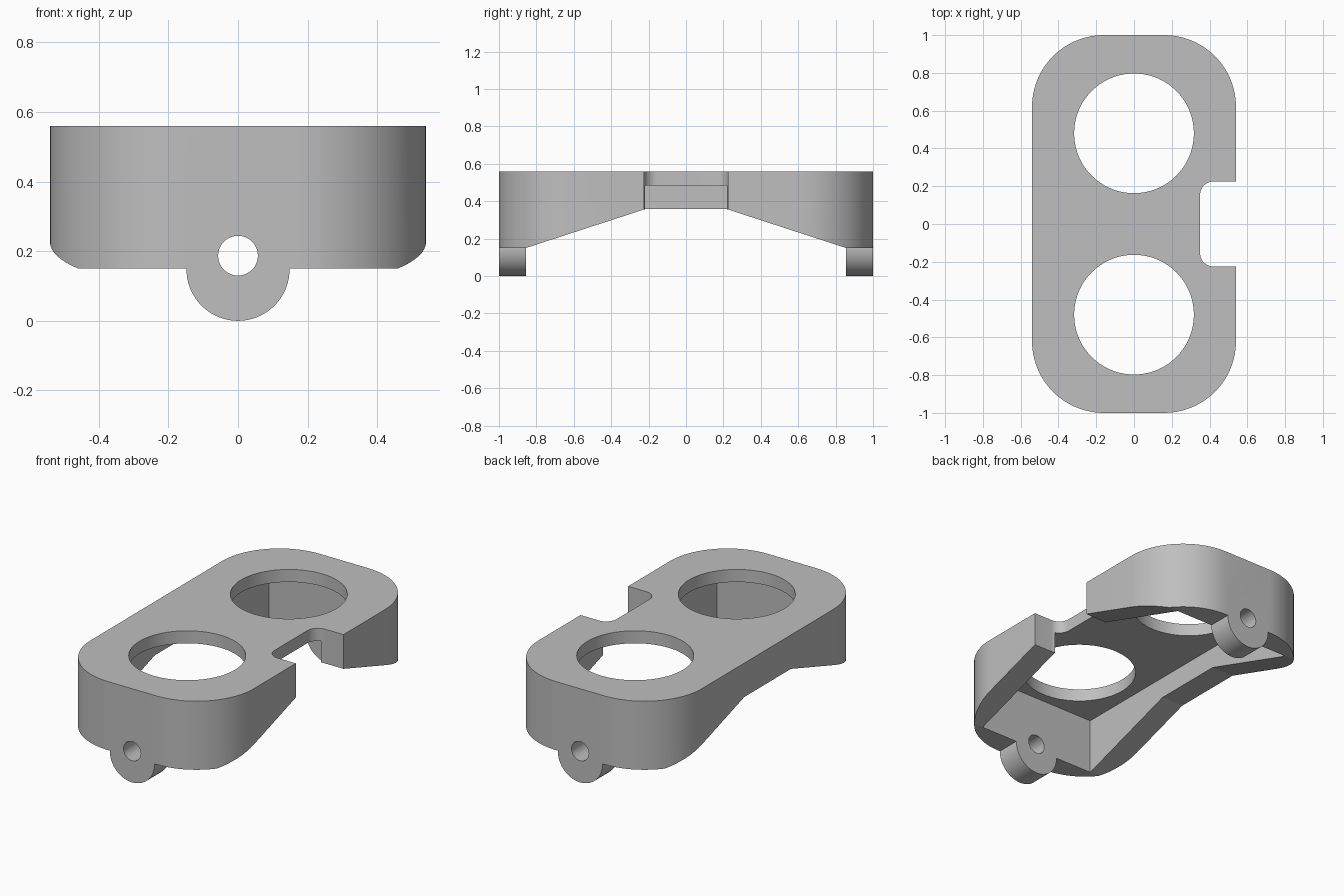
import bpy
import bmesh
from math import cos, sin, pi, radians
from mathutils import Vector

if "Cube" in bpy.data.objects:
    bpy.data.objects.remove(bpy.data.objects["Cube"])

HALF_W, HALF_L, TOP = 0.54, 1.0, 0.56
WALL, RIM, CEILING = 0.145, 0.15, 0.485
INNER_L = HALF_L - WALL
HOLE_Y, NOTCH_Y = 0.48, 0.225

grey = bpy.data.materials.new("plain grey")
grey.use_nodes = True
colour = (0.52, 0.52, 0.52, 1)
grey.diffuse_color = colour
grey.node_tree.nodes["Principled BSDF"].inputs["Base Color"].default_value = colour


def arc(cx, cy, r, start, end, steps):
    angles = [radians(start + (end - start) * i / steps) for i in range(steps + 1)]
    return [(cx + r * cos(a), cy + r * sin(a)) for a in angles]


def circle(cx, cy, r):
    return arc(cx, cy, r, 0, 360, 72)[:-1]


def rectangle(x0, y0, x1, y1):
    return [(x0, y0), (x1, y0), (x1, y1), (x0, y1)]


def prism(name, outline, low, high, axis="z"):
    """Extrude a flat outline along one axis."""
    place = {"z": lambda a, b: (a, b, low),
             "y": lambda a, b: (a, low, b),
             "x": lambda a, b: (low, a, b)}[axis]
    depth = Vector([(high - low) * (axis == k) for k in "xyz"])
    bm = bmesh.new()
    face = bm.faces.new([bm.verts.new(place(a, b)) for a, b in outline])
    moved = bmesh.ops.extrude_face_region(bm, geom=[face])["geom"]
    bmesh.ops.translate(bm, vec=depth, verts=[v for v in moved if isinstance(v, bmesh.types.BMVert)])
    bmesh.ops.recalc_face_normals(bm, faces=bm.faces)
    mesh = bpy.data.meshes.new(name)
    bm.to_mesh(mesh)
    bm.free()
    mesh.materials.append(grey)
    obj = bpy.data.objects.new(name, mesh)
    bpy.context.collection.objects.link(obj)
    return obj


def combine(body, tool, operation):
    """Apply a boolean and discard the tool."""
    mod = body.modifiers.new(operation.lower(), "BOOLEAN")
    mod.object, mod.operation, mod.solver = tool, operation, "EXACT"
    bpy.context.view_layer.objects.active = body
    bpy.ops.object.modifier_apply(modifier=mod.name)
    bpy.data.objects.remove(tool)


# Rounded housing
r = 0.38
cx, cy = HALF_W - r, HALF_L - r
outline = []
for i, (sx, sy) in enumerate([(1, 1), (-1, 1), (-1, -1), (1, -1)]):
    outline += arc(sx * cx, sy * cy, r, 90 * i, 90 * i + 90, 18)
body = prism("bracket_body", outline, 0, TOP)

# Arched underside
side = [(-1.2, RIM), (-INNER_L, RIM), (-0.22, 0.357), (0.22, 0.357),
        (INNER_L, RIM), (1.2, RIM), (1.2, 0.8), (-1.2, 0.8)]
combine(body, prism("arch", side, -1, 1, "x"), "INTERSECT")

# Round lugs under both ends
for low, high in ((-HALF_L, -INNER_L), (INNER_L, HALF_L)):
    combine(body, prism("lug", circle(0, 0.148, 0.148), low, high, "y"), "UNION")

# Hollow underside
inner_w = HALF_W - WALL
combine(body, prism("hollow", rectangle(-inner_w, -INNER_L, inner_w, INNER_L), -0.2, CEILING), "DIFFERENCE")

# Two large openings in the top plate
for y in (-HOLE_Y, HOLE_Y):
    combine(body, prism("opening", circle(0, y, 0.317), 0.42, 0.8), "DIFFERENCE")

# Side notch with rounded inner corners
f = 0.07
notch = ([(0.8, -NOTCH_Y), (0.8, NOTCH_Y)]
         + arc(0.35 + f, NOTCH_Y - f, f, 90, 180, 10)
         + arc(0.35 + f, f - NOTCH_Y, f, 180, 270, 10))
combine(body, prism("notch", notch, -0.2, 0.8), "DIFFERENCE")

# Bolt hole through both end walls
combine(body, prism("bolt_hole", circle(0, 0.187, 0.057), -1.2, 1.2, "y"), "DIFFERENCE")

bpy.ops.object.select_all(action="DESELECT")
body.select_set(True)
bpy.context.view_layer.objects.active = body
bpy.ops.object.shade_smooth_by_angle(angle=radians(12))
